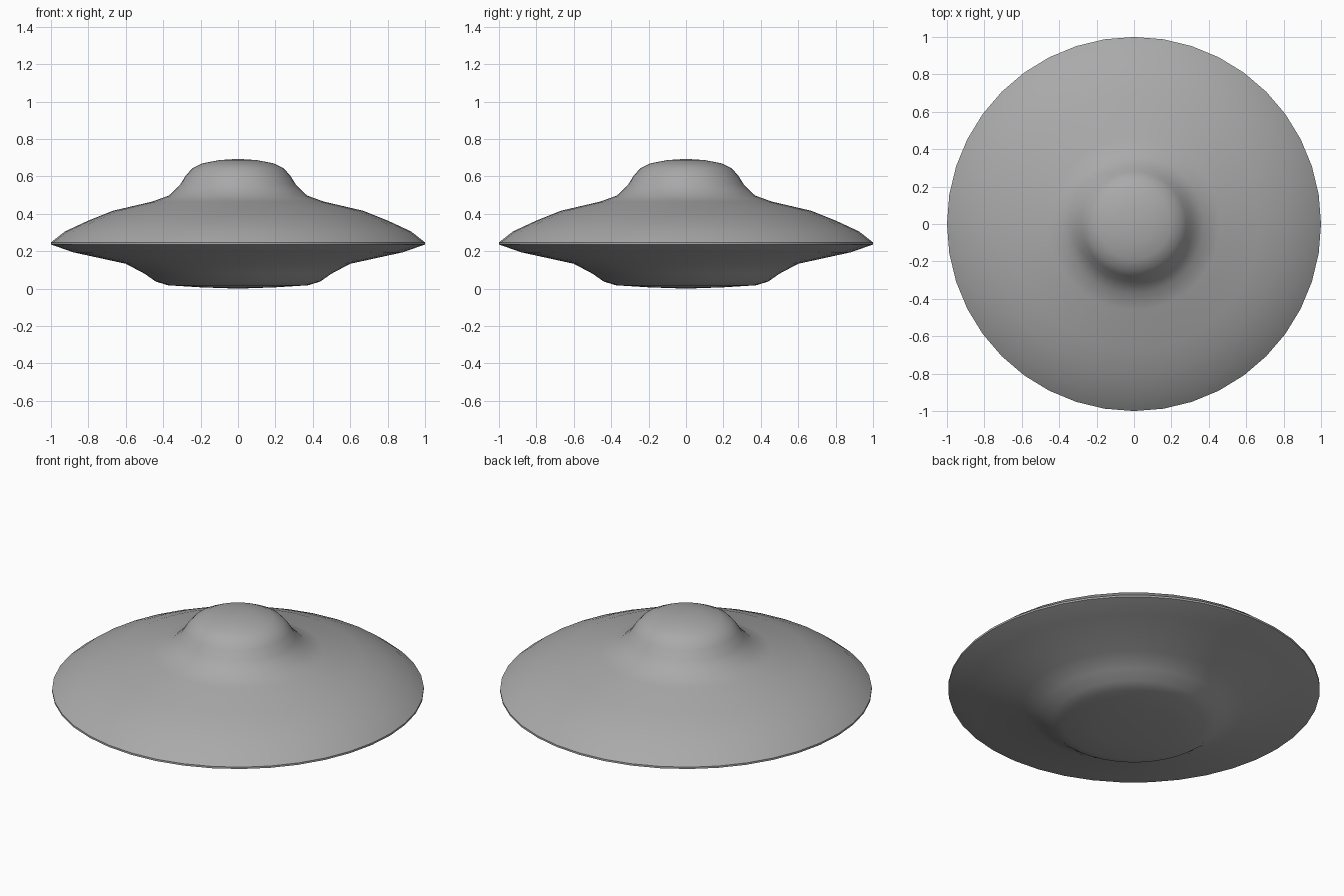
import bpy, bmesh, math
from mathutils import Vector

cube = bpy.data.objects.get("Cube")
if cube:
    bpy.data.objects.remove(cube, do_unlink=True)

SIDES = 40

# One plain grey for the whole craft
grey = bpy.data.materials.new("hull_grey")
grey.use_nodes = True
colour = (0.4, 0.4, 0.4, 1)
grey.diffuse_color = colour
grey.node_tree.nodes["Principled BSDF"].inputs["Base Color"].default_value = colour


def lathe(name, profile):
    """Spin a (radius, height) profile, listed top to bottom, about z."""
    bm = bmesh.new()
    verts = [bm.verts.new((r, 0, z)) for r, z in profile]
    edges = [bm.edges.new(pair) for pair in zip(verts, verts[1:])]
    bmesh.ops.spin(bm, geom=verts + edges, cent=(0, 0, 0), axis=(0, 0, 1),
                   angle=math.tau, steps=SIDES, use_duplicate=False)
    bmesh.ops.remove_doubles(bm, verts=bm.verts, dist=0.0005)
    # Point every face away from the middle of the craft
    middle = Vector((0, 0, 0.24))
    bm.normal_update()
    inward = [f for f in bm.faces
              if f.normal.dot(f.calc_center_median() - middle) < 0]
    bmesh.ops.reverse_faces(bm, faces=inward)
    mesh = bpy.data.meshes.new(name)
    bm.to_mesh(mesh)
    bm.free()
    mesh.materials.append(grey)
    obj = bpy.data.objects.new(name, mesh)
    bpy.context.collection.objects.link(obj)
    bpy.ops.object.select_all(action='DESELECT')
    obj.select_set(True)
    bpy.context.view_layer.objects.active = obj
    bpy.ops.object.shade_smooth_by_angle(angle=math.radians(45))
    return obj


RIM_TOP, RIM_BOTTOM = (1, 0.247), (1, 0.236)

# Dome flowing into the upper saucer
lathe("upper_hull_and_dome", [
    (0, 0.694), (0.1, 0.687), (0.19, 0.67), (0.245, 0.643), (0.28, 0.603),
    (0.31, 0.555), (0.37, 0.497), (0.46, 0.465), (0.67, 0.416),
    (0.8, 0.364), (0.925, 0.306), RIM_TOP])

# Thin upright edge
lathe("rim_band", [RIM_TOP, RIM_BOTTOM])

# Underside stepping down to a nearly flat base
lathe("lower_hull", [
    RIM_BOTTOM, (0.88, 0.194), (0.6, 0.133), (0.5, 0.08), (0.44, 0.038),
    (0.375, 0.018), (0.2, 0.007), (0, 0)])
